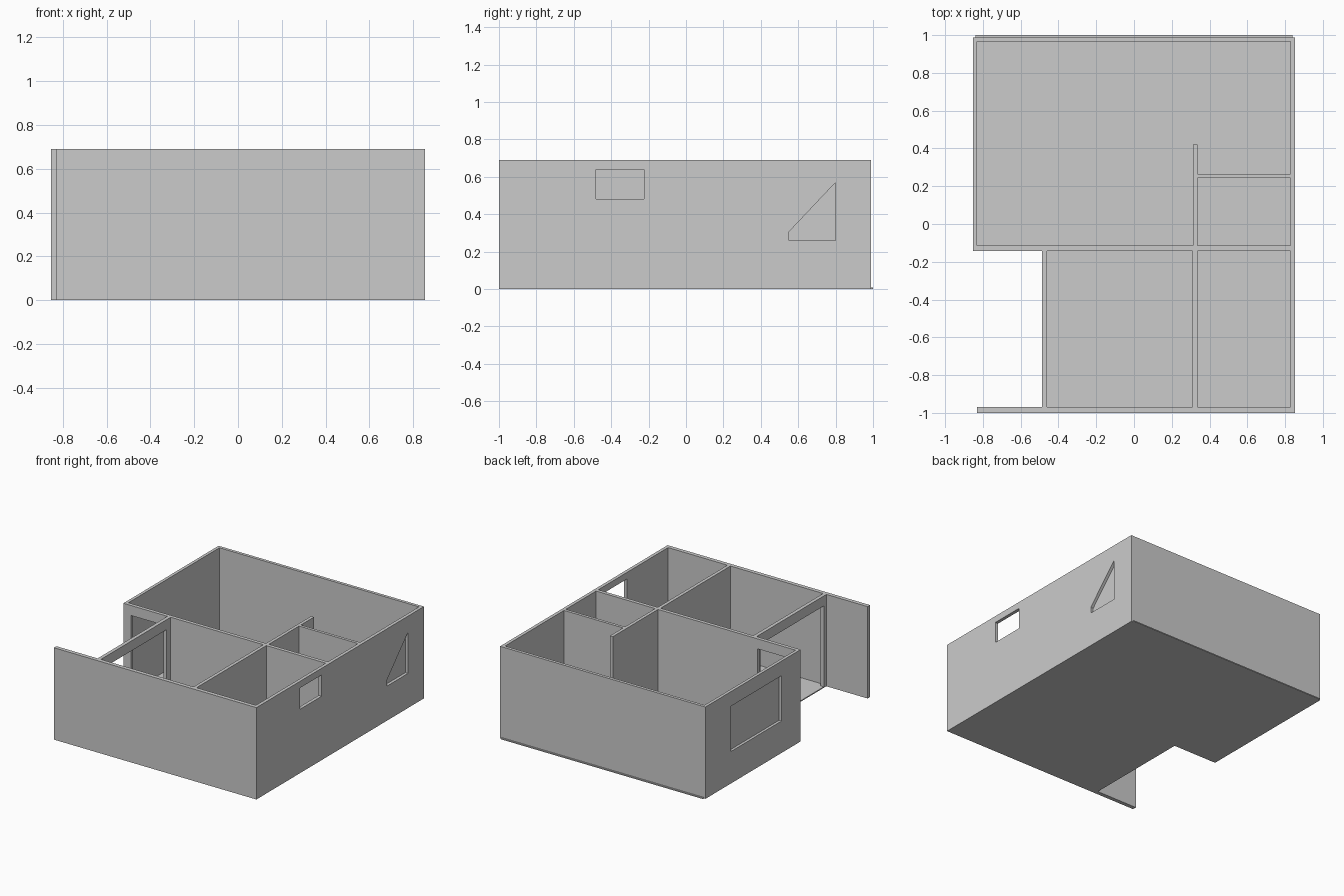
import bpy, bmesh

if "Cube" in bpy.data.objects:
    bpy.data.objects.remove(bpy.data.objects["Cube"])

H = 0.69  # wall height


def prism(name, outline, z0, z1):
    """Extrude a plan outline from z0 to z1."""
    bm = bmesh.new()
    face = bm.faces.new([bm.verts.new((x, y, z0)) for x, y in outline])
    top = bmesh.ops.extrude_face_region(bm, geom=[face])["geom"]
    verts = [v for v in top if isinstance(v, bmesh.types.BMVert)]
    bmesh.ops.translate(bm, verts=verts, vec=(0, 0, z1 - z0))
    bmesh.ops.recalc_face_normals(bm, faces=bm.faces)
    mesh = bpy.data.meshes.new(name)
    bm.to_mesh(mesh)
    bm.free()
    obj = bpy.data.objects.new(name, mesh)
    bpy.context.collection.objects.link(obj)
    return obj


def box(name, x0, x1, y0, y1, z0=0.0, z1=H):
    return prism(name, [(x0, y0), (x1, y0), (x1, y1), (x0, y1)], z0, z1)


def cut(wall, cutter):
    cutter.hide_render = True
    cutter.display_type = 'WIRE'
    mod = wall.modifiers.new(cutter.name, 'BOOLEAN')
    mod.operation = 'DIFFERENCE'
    mod.solver = 'EXACT'
    mod.object = cutter


# Floor slab with the porch notch and a small ledge at the back
prism("floor", [(-0.475, -0.99), (0.84, -0.99), (0.84, 1.0), (-0.84, 1.0),
                (-0.84, -0.13), (-0.475, -0.13)], 0, 0.008)

# Outer walls
box("front_wall", -0.83, 0.853, -1.0, -0.97)
box("back_wall", -0.853, 0.853, 0.965, 0.988)
right = box("right_wall", 0.828, 0.853, -0.97, 0.965)
left = box("left_wall", -0.853, -0.83, -0.115, 0.965)
middle = box("middle_wall", -0.853, 0.828, -0.142, -0.115)
porch = box("porch_wall", -0.487, -0.46, -0.97, -0.142)

# Inner partitions
box("front_partition", 0.31, 0.335, -0.97, -0.142)
box("hall_partition", 0.313, 0.337, -0.115, 0.42)
box("small_room_partition", 0.337, 0.828, 0.243, 0.265)

# Openings: through window, entry door and porch opening
cut(right, box("small_window_cutter", 0.80, 0.90, -0.48, -0.225, 0.48, 0.64))
cut(middle, box("door_cutter", -0.79, -0.515, -0.2, -0.05, 0.008, 0.615))
cut(porch, box("porch_opening_cutter", -0.55, -0.40, -0.94, -0.19, 0.008, 0.615))

# Blind windows recessed to the inner skin of the wall
cut(left, box("left_window_cutter", -0.90, -0.833, 0.085, 0.685, 0.24, 0.58))
recess = box("right_window_cutter", 0.831, 0.90, 0.55, 0.80, 0.26, 0.57)
for v in recess.data.vertices:  # sloping top edge of the half-filled window
    if v.co.z > 0.5 and v.co.y < 0.6:
        v.co.z = 0.305
cut(right, recess)
